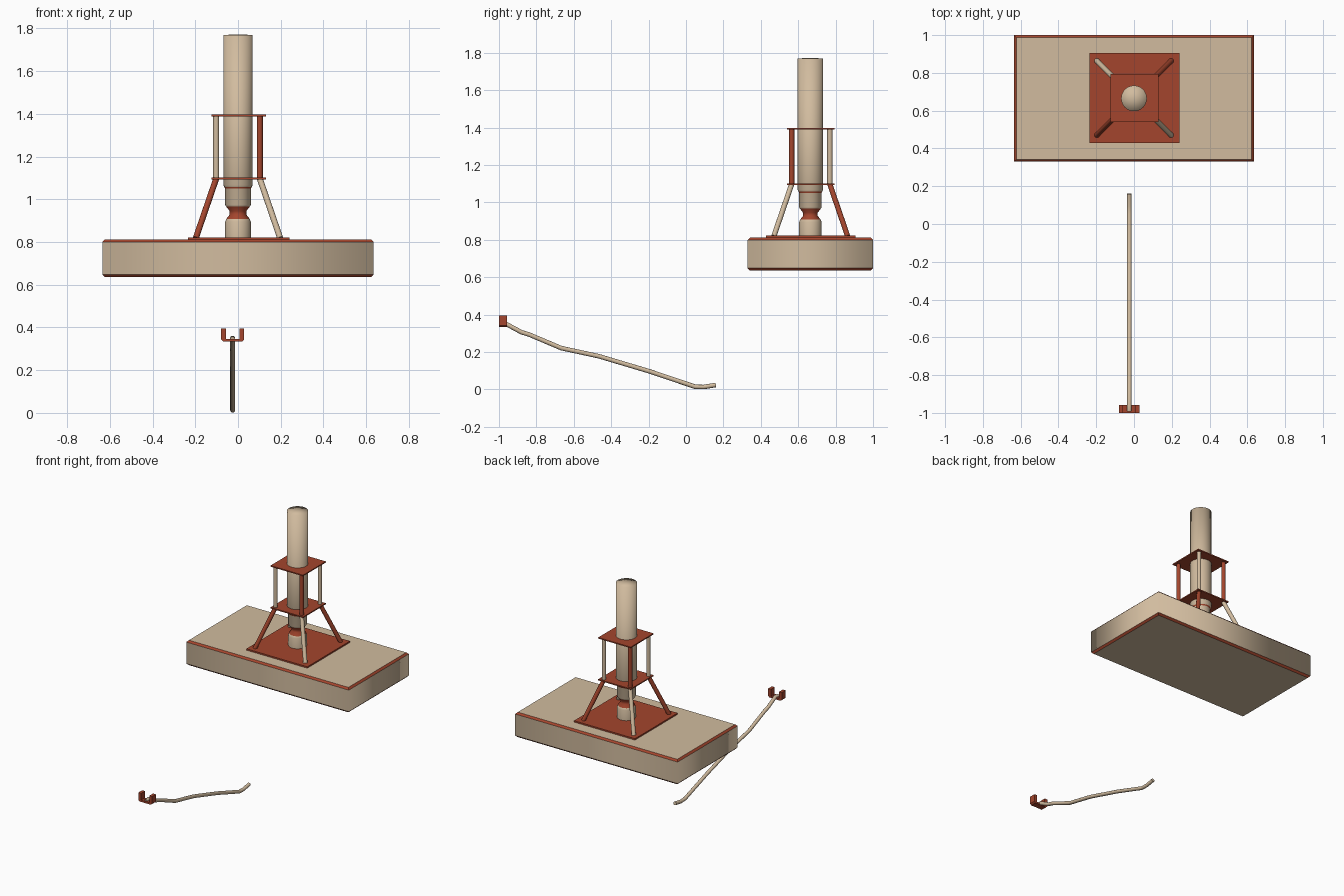
import bpy, bmesh, math
from mathutils import Vector

if "Cube" in bpy.data.objects:
    bpy.data.objects.remove(bpy.data.objects["Cube"], do_unlink=True)


def material(name, rgb):
    m = bpy.data.materials.new(name)
    m.use_nodes = True
    m.diffuse_color = (*rgb, 1)
    m.node_tree.nodes["Principled BSDF"].inputs["Base Color"].default_value = (*rgb, 1)
    return m


TAN = material("tan", (0.64, 0.50, 0.345))
RED = material("rust red", (0.37, 0.06, 0.026))
CY = 0.667  # centre line of the tower


def finish(name, bm, mats):
    bmesh.ops.recalc_face_normals(bm, faces=bm.faces)
    me = bpy.data.meshes.new(name)
    bm.to_mesh(me)
    bm.free()
    for m in mats:
        me.materials.append(m)
    ob = bpy.data.objects.new(name, me)
    bpy.context.collection.objects.link(ob)
    return ob


def box(name, x, y, z, mat):
    bm = bmesh.new()
    bmesh.ops.create_cube(bm, size=1)
    for v in bm.verts:
        v.co = [r[0] + (c + 0.5) * (r[1] - r[0]) for c, r in zip(v.co, (x, y, z))]
    return finish(name, bm, [mat])


def bridge(bm, a, b):
    n = len(a)
    return [bm.faces.new((a[i], a[(i + 1) % n], b[(i + 1) % n], b[i])) for i in range(n)]


def rod(name, a, b, radius, mat, sides=16):
    a, b = Vector(a), Vector(b)
    bm = bmesh.new()
    bmesh.ops.create_cone(bm, cap_ends=True, segments=sides, radius1=radius,
                          radius2=radius, depth=(b - a).length)
    turn = (b - a).to_track_quat('Z', 'Y')
    for v in bm.verts:
        v.co = turn @ v.co + (a + b) / 2
    for f in bm.faces:
        f.smooth = len(f.verts) == 4
    return finish(name, bm, [mat])


# Base block: straight sides with red chamfers along top and bottom
bm = bmesh.new()
c = 0.012
rings = []
for inset, z in ((c, 0.636), (0, 0.636 + c), (0, 0.812 - c), (c, 0.812)):
    hx, hy = 0.635 - inset, 0.335 - inset
    rings.append([bm.verts.new((sx * hx, 0.665 + sy * hy, z))
                  for sx, sy in ((-1, -1), (1, -1), (1, 1), (-1, 1))])
for i in range(3):
    for f in bridge(bm, rings[i], rings[i + 1]):
        f.smooth = i == 1
        f.material_index = int(i != 1)
bm.faces.new(rings[0])
bm.faces.new(rings[3])
finish("base_block", bm, [TAN, RED])

# Square plates
for name, h, z0, z1 in (("foot_plate", 0.238, 0.812, 0.822),
                        ("middle_plate", 0.127, 1.094, 1.102),
                        ("upper_plate", 0.127, 1.389, 1.397)):
    box(name, (0.003 - h, 0.003 + h), (CY - h, CY + h), (z0, z1), RED)

# Splayed legs and upright posts in alternating colours
for sx, side in ((-1, "right"), (1, "left")):
    for sy, end in ((-1, "front"), (1, "back")):
        same = sx == sy
        rod(f"leg_{end}_{side}", (sx * 0.197, CY + sy * 0.197, 0.82),
            (sx * 0.102, CY + sy * 0.102, 1.097), 0.014, RED if same else TAN)
        rod(f"post_{end}_{side}", (sx * 0.102, CY + sy * 0.102, 1.098),
            (sx * 0.102, CY + sy * 0.102, 1.393), 0.014, TAN if same else RED)

# Column: turned profile (radius, height) with a red waist and a red ring
profile = [(0.06, 0.815), (0.06, 0.895), (0.055, 0.908), (0.039, 0.928), (0.039, 0.945),
           (0.056, 0.967), (0.06, 0.975), (0.06, 1.05), (0.064, 1.058),
           (0.068, 1.066), (0.068, 1.77)]
red_bands = (2, 3, 4, 7)
SEG = 32
bm = bmesh.new()
rings = [[bm.verts.new((r * math.cos(2 * math.pi * k / SEG),
                        CY - 0.002 + r * math.sin(2 * math.pi * k / SEG), z))
          for k in range(SEG)] for r, z in profile]
for i in range(len(rings) - 1):
    for f in bridge(bm, rings[i], rings[i + 1]):
        f.smooth = True
        f.material_index = int(i in red_bands)
bm.faces.new(rings[0])
tip = bm.verts.new((0, CY - 0.002, 1.772))
for k in range(SEG):
    f = bm.faces.new((rings[-1][k], rings[-1][(k + 1) % SEG], tip))
    f.smooth = True
finish("column", bm, [TAN, RED])

# Bent bar on the ground, a swept tube
path = [(-0.99, 0.345), (-0.962, 0.35), (-0.88, 0.306), (-0.84, 0.294), (-0.667, 0.221),
        (-0.464, 0.177), (-0.196, 0.097), (0.05, 0.014), (0.095, 0.013), (0.16, 0.024)]
BX = -0.025
bm = bmesh.new()
rings = []
for i, (y, z) in enumerate(path):
    p, q = path[max(i - 1, 0)], path[min(i + 1, len(path) - 1)]
    d = Vector((0, q[0] - p[0], q[1] - p[1])).normalized()
    up = Vector((1, 0, 0)).cross(d)
    rings.append([bm.verts.new(Vector((BX, y, z)) + 0.012 *
                  (Vector((math.cos(t), 0, 0)) + up * math.sin(t)))
                  for t in (2 * math.pi * k / 12 for k in range(12))])
for a, b in zip(rings, rings[1:]):
    for f in bridge(bm, a, b):
        f.smooth = True
bm.faces.new(rings[0])
bm.faces.new(rings[-1])
finish("bent_bar", bm, [TAN])

# Forked end of the bar: a U outline extruded along y
half = [(0.032, 0.346), (0.032, 0.394), (0.054, 0.394), (0.054, 0.343), (0.044, 0.334)]
outline = half + [(-x, z) for x, z in reversed(half)]
bm = bmesh.new()
front, back = ([bm.verts.new((BX + x, y, z)) for x, z in outline] for y in (-1.0, -0.957))
bm.faces.new(front)
bm.faces.new(back)
bridge(bm, front, back)
finish("fork_end", bm, [RED])
